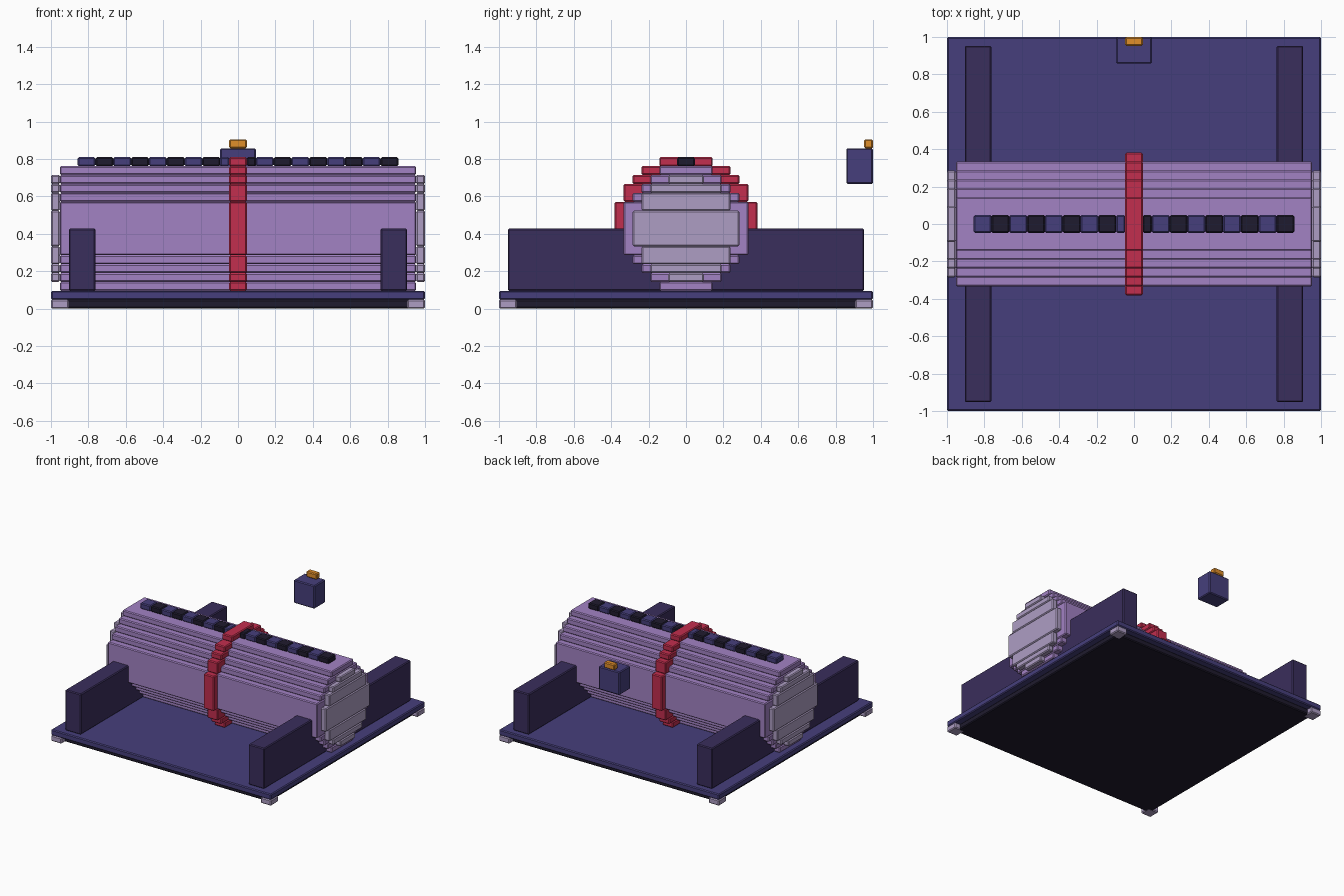
import bpy, bmesh
from mathutils import Matrix, Vector

if "Cube" in bpy.data.objects:
    bpy.data.objects.remove(bpy.data.objects["Cube"])

U = 2 / 42          # block size: the model sits on a 42-block grid
BEVEL = 0.007


def material(name, hex_code):
    srgb = [int(hex_code[i:i + 2], 16) / 255 for i in (0, 2, 4)]
    lin = [c / 12.92 if c <= 0.04045 else ((c + 0.055) / 1.055) ** 2.4 for c in srgb]
    m = bpy.data.materials.new(name)
    m.diffuse_color = (*lin, 1)
    m.use_nodes = True
    m.node_tree.nodes["Principled BSDF"].inputs["Base Color"].default_value = m.diffuse_color
    return m


INDIGO = material("indigo", "463F7C")
PLUM = material("dark_plum", "3A2E5C")
BLACK = material("near_black", "1F1B2E")
VIOLET = material("violet", "A282C4")
LILAC = material("lilac", "AE9EC4")
RED = material("red", "C22E4E")
ORANGE = material("orange", "E08E2A")


def blocks(name, mat, boxes):
    """One object from boxes given as (x0, x1, y0, y1, z0, z1) in blocks."""
    bm = bmesh.new()
    for x0, x1, y0, y1, z0, z1 in boxes:
        centre = Vector((x0 + x1, y0 + y1, z0 + z1)) * U / 2
        size = Vector((x1 - x0, y1 - y0, z1 - z0)) * U
        bmesh.ops.create_cube(bm, size=1, matrix=Matrix.Translation(centre) @ Matrix.Diagonal((*size, 1)))
    mesh = bpy.data.meshes.new(name)
    bm.to_mesh(mesh)
    bm.free()
    mesh.materials.append(mat)
    ob = bpy.data.objects.new(name, mesh)
    bpy.context.collection.objects.link(ob)
    bev = ob.modifiers.new("bevel", 'BEVEL')
    bev.width = BEVEL
    bev.segments = 1
    return ob


def round_stack(x0, x1, steps, mid=9):
    """Stepped cylinder along x: steps are (half width, inner height, outer height)."""
    out = []
    for w, a, b in steps:
        if a == 0:
            out.append((x0, x1, -w, w, mid - b, mid + b))
        else:
            out.append((x0, x1, -w, w, mid + a, mid + b))
            out.append((x0, x1, -w, w, mid - b, mid - a))
    return out


# Base plate, recessed underside and corner feet
blocks("base_plate", INDIGO, [(-21, 21, -21, 21, 1, 2)])
blocks("base_underside", BLACK, [(-20, 20, -20, 20, 0.03, 1)])
blocks("corner_feet", LILAC, [(min(19 * sx, 21 * sx), max(19 * sx, 21 * sx),
                               min(19 * sy, 21 * sy), max(19 * sy, 21 * sy), 0, 1)
                              for sx in (-1, 1) for sy in (-1, 1)])

# Cradle rails
blocks("cradle_rail_left", PLUM, [(-19, -16, -20, 20, 2, 9)])
blocks("cradle_rail_right", PLUM, [(16, 19, -20, 20, 2, 9)])

# Stepped roll with end caps
blocks("roll_body", VIOLET, round_stack(
    -20, 20, [(7, 0, 3), (6, 3, 4), (5, 4, 5), (4, 5, 6), (3, 6, 7)]))
cap = [(6, 0, 2), (5, 2, 4), (4, 4, 5), (2, 5, 6)]
blocks("end_cap_left", LILAC, round_stack(-21, -20, cap))
blocks("end_cap_right", LILAC, round_stack(20, 21, cap))

# Strap round the middle (its lowest step is sunk in the base plate)
strap = round_stack(-1, 1, [(8, 0, 3), (7, 3, 5), (6, 5, 6), (5, 6, 7)])
blocks("strap", RED, strap + [(-1, 1, -3, 3, 16, 17)])

# Alternating ridge blocks along the top, clipped where the strap crosses
ridge = {0: [], 1: []}
for i in range(18):
    x0, x1 = -18 + 2 * i, -16 + 2 * i
    if i == 8:
        x1 = -1
    if i == 9:
        x0 = 1
    ridge[i % 2].append((x0, x1, -1, 1, 16, 17))
blocks("ridge_blocks_light", INDIGO, ridge[0])
blocks("ridge_blocks_dark", BLACK, ridge[1])

# Floating block with its tip, behind the roll
blocks("floating_block", INDIGO, [(-2, 2, 18, 21, 14, 18)])
blocks("floating_block_tip", ORANGE, [(-1, 1, 20, 21, 18, 19)])
